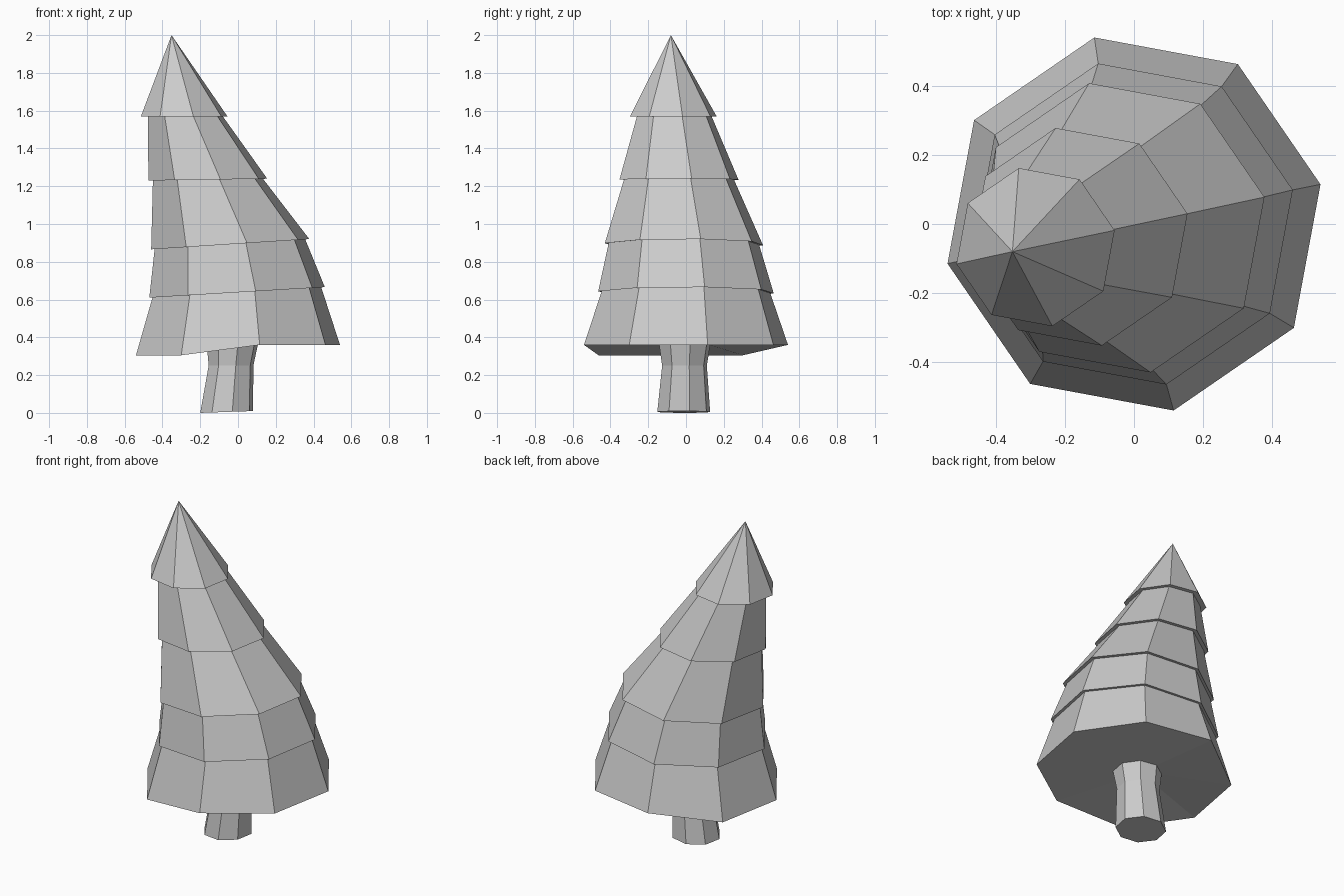
import bpy, bmesh
from math import cos, sin, radians

if "Cube" in bpy.data.objects:
    bpy.data.objects.remove(bpy.data.objects["Cube"])

SIDES, PHASE = 8, 12


def ring(bm, cx, cy, z, r, slope=0.0):
    """Octagonal ring; slope tilts it so the right side sits higher."""
    verts = []
    for i in range(SIDES):
        a = radians(PHASE + 360 / SIDES * i)
        dx = r * cos(a)
        verts.append(bm.verts.new((cx + dx, cy + r * sin(a), z + slope * dx)))
    return verts


def skin(bm, rings):
    for lo, hi in zip(rings, rings[1:]):
        for i in range(SIDES):
            j = (i + 1) % SIDES
            bm.faces.new((lo[i], lo[j], hi[j], hi[i]))


def finish(bm, name):
    bmesh.ops.recalc_face_normals(bm, faces=bm.faces)
    me = bpy.data.meshes.new(name)
    bm.to_mesh(me)
    bm.free()
    bpy.context.collection.objects.link(bpy.data.objects.new(name, me))


# Bent trunk: centre x, centre y, height, radius, tilt
bm = bmesh.new()
trunk = [ring(bm, *p) for p in [
    (-0.06, -0.012, 0.005, 0.143, 0.035),
    (-0.037, -0.008, 0.25, 0.121, 0.0),
    (-0.03, -0.007, 0.36, 0.138, 0.0)]]
skin(bm, trunk)
bm.faces.new(trunk[0])
finish(bm, "trunk")

# Leaning foliage: underside, then pairs of skirt rim / inset ring, then tip
bm = bmesh.new()
rings = [ring(bm, *p) for p in [
    (-0.03, -0.007, 0.36, 0.135),
    (0.0, 0.0, 0.36, 0.552),
    (-0.006, 0.0, 0.64, 0.456, 0.06),
    (-0.005, 0.0, 0.638, 0.475, 0.06),
    (-0.043, -0.011, 0.895, 0.407, 0.065),
    (-0.041, -0.011, 0.893, 0.428, 0.065),
    (-0.16, -0.037, 1.237, 0.297, 0.015),
    (-0.16, -0.037, 1.235, 0.322, 0.015),
    (-0.278, -0.062, 1.57, 0.202),
    (-0.285, -0.067, 1.57, 0.234)]]
for v in rings[1]:
    if v.co.x < -0.2:
        v.co.z = 0.305  # drooping left rim
skin(bm, rings)
tip = bm.verts.new((-0.352, -0.08, 2.0))
for i in range(SIDES):
    bm.faces.new((rings[-1][i], rings[-1][(i + 1) % SIDES], tip))
finish(bm, "foliage")
